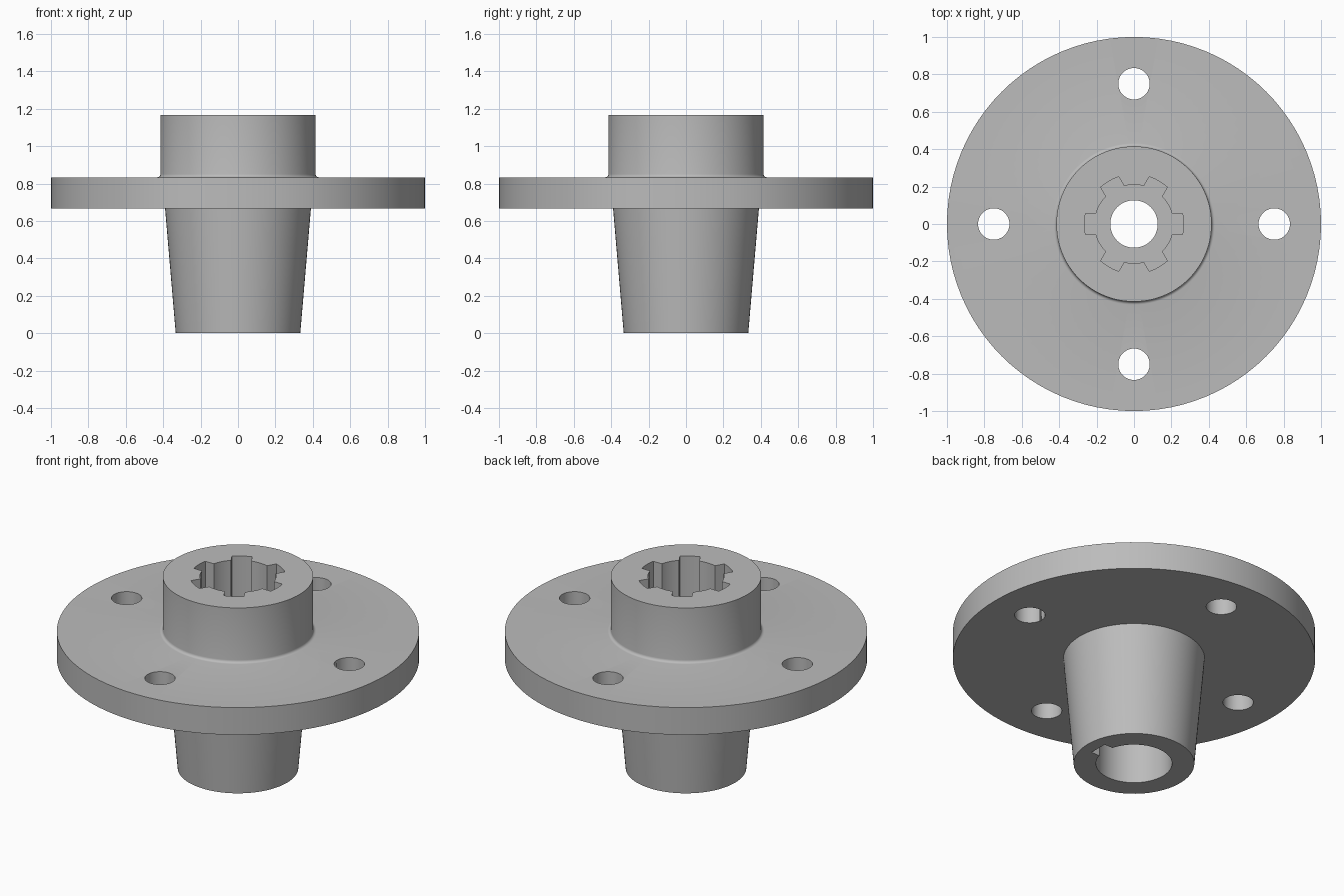
import bpy, bmesh, math

SEGMENTS = 96
FLANGE_BOTTOM, FLANGE_TOP, HUB_TOP = 0.667, 0.833, 1.167
BORE_R, SLOT_R, SLOT_HALF = 0.21, 0.265, 0.056

if "Cube" in bpy.data.objects:
    bpy.data.objects.remove(bpy.data.objects["Cube"], do_unlink=True)

steel = bpy.data.materials.new("grey steel")
steel.use_nodes = True
grey = (0.5, 0.5, 0.5, 1)
steel.diffuse_color = grey
steel.node_tree.nodes["Principled BSDF"].inputs["Base Color"].default_value = grey


def finish(bm, name):
    bmesh.ops.recalc_face_normals(bm, faces=bm.faces)
    mesh = bpy.data.meshes.new(name)
    bm.to_mesh(mesh)
    bm.free()
    mesh.materials.append(steel)
    obj = bpy.data.objects.new(name, mesh)
    bpy.context.collection.objects.link(obj)
    return obj


def lathe(name, profile):
    """Turn a radius/height profile into a capped solid."""
    bm = bmesh.new()
    rings = []
    for r, z in profile:
        angles = [math.tau * i / SEGMENTS for i in range(SEGMENTS)]
        rings.append([bm.verts.new((r * math.cos(a), r * math.sin(a), z)) for a in angles])
    for low, high in zip(rings, rings[1:]):
        for i in range(SEGMENTS):
            j = (i + 1) % SEGMENTS
            bm.faces.new((low[i], low[j], high[j], high[i]))
    bm.faces.new(rings[0])
    bm.faces.new(rings[-1])
    return finish(bm, name)


def prism(name, outline, z0, z1):
    """Extrude a flat outline between two heights."""
    bm = bmesh.new()
    face = bm.faces.new([bm.verts.new((x, y, z0)) for x, y in outline])
    side = bmesh.ops.extrude_face_region(bm, geom=[face])
    for v in side["geom"]:
        if isinstance(v, bmesh.types.BMVert):
            v.co.z = z1
    return finish(bm, name)


def arc(r, start, end, steps, cx=0, cy=0):
    points = []
    for i in range(steps + 1):
        a = start + (end - start) * i / steps
        points.append((cx + r * math.cos(a), cy + r * math.sin(a)))
    return points


def slotted_outline(slots, slot_steps):
    """Round bore with parallel-sided slots, the first facing +x."""
    outer, inner = math.asin(SLOT_HALF / SLOT_R), math.asin(SLOT_HALF / BORE_R)
    pitch = math.tau / slots
    points = []
    for k in range(slots):
        a = k * pitch
        points += arc(SLOT_R, a - outer, a + outer, slot_steps)
        points += arc(BORE_R, a + inner, a + pitch - inner, 60 // slots)
    return points


def circle(r, steps, cx=0, cy=0):
    return arc(r, 0, math.tau, steps, cx, cy)[:-1]


# Turned body: tapered shank, flange and upper hub with a small root fillet
fillet = 0.017
hub_r = 0.415
root = [(hub_r + fillet - fillet * math.sin(t), FLANGE_TOP + fillet - fillet * math.cos(t))
        for t in (math.pi / 2 * i / 4 for i in range(5))]
body = lathe("flanged_hub", [(0.333, 0), (0.39, FLANGE_BOTTOM), (1, FLANGE_BOTTOM),
                             (1, FLANGE_TOP)] + root + [(hub_r, HUB_TOP)])

# Splined socket, keyed lower bore, centre hole and four bolt holes
cutters = [
    prism("spline_cutter", slotted_outline(6, 6), FLANGE_BOTTOM, HUB_TOP + 0.1),
    prism("keyed_bore_cutter", slotted_outline(1, 1), -0.1, 0.5),
    prism("centre_hole_cutter", circle(0.127, 48), 0.4, 0.8),
]
for k in range(4):
    a = k * math.pi / 2
    hole = circle(0.084, 40, 0.75 * math.cos(a), 0.75 * math.sin(a))
    cutters.append(prism("bolt_hole_cutter", hole, 0.5, 1))

bpy.context.view_layer.objects.active = body
for cutter in cutters:
    cutter.hide_render = True
    cut = body.modifiers.new(cutter.name, "BOOLEAN")
    cut.operation = "DIFFERENCE"
    cut.solver = "EXACT"
    cut.object = cutter
    bpy.ops.object.modifier_apply(modifier=cut.name)
    bpy.data.objects.remove(cutter, do_unlink=True)

# Smooth the round walls while keeping the machined edges crisp
bpy.ops.object.select_all(action="DESELECT")
body.select_set(True)
bpy.ops.object.shade_smooth_by_angle(angle=math.radians(25))
